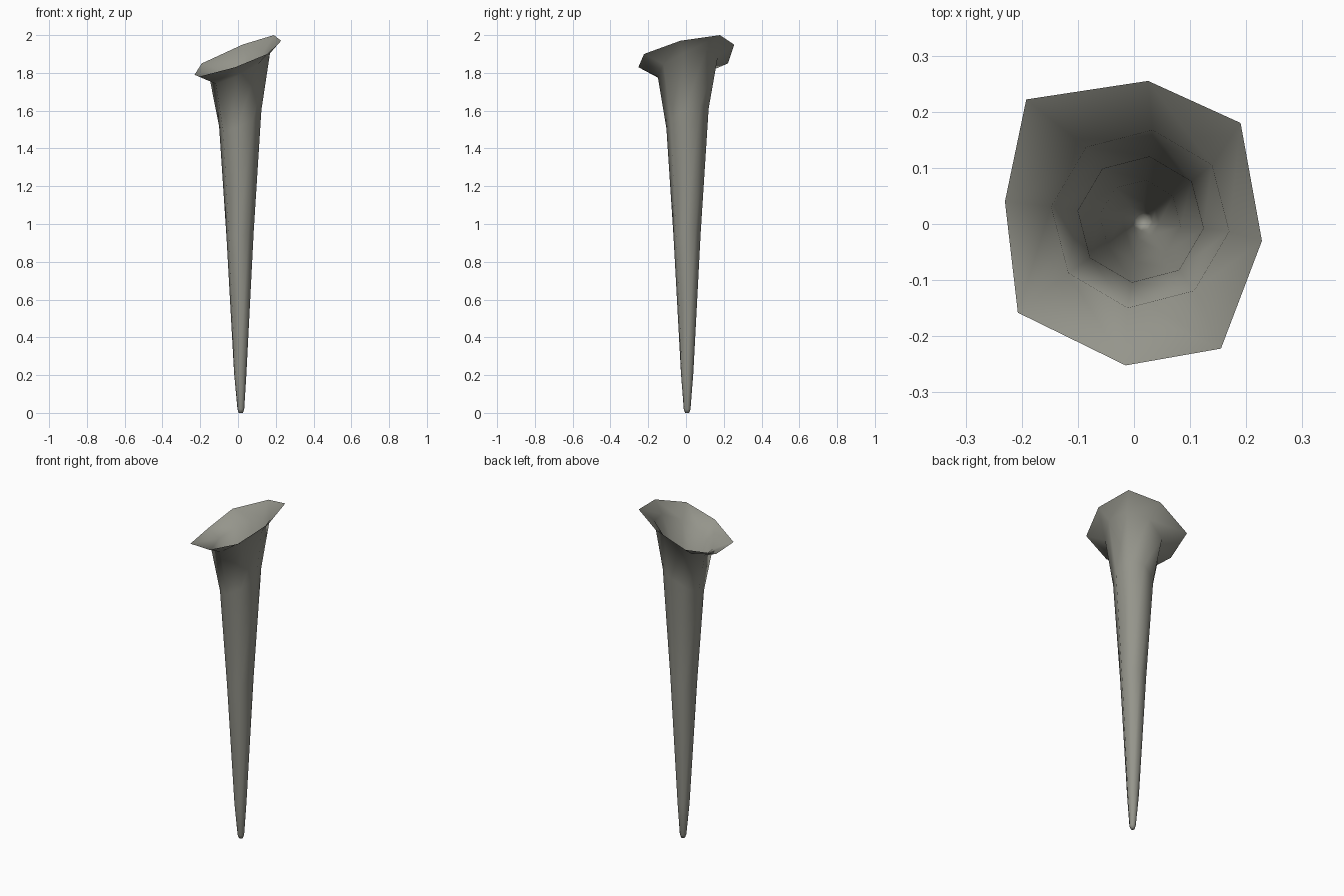
import bpy
import bmesh
from math import cos, sin, radians

cube = bpy.data.objects.get("Cube")
if cube:
    bpy.data.objects.remove(cube, do_unlink=True)

SIDES = 8
START = radians(-8)

stone = bpy.data.materials.new("warm grey")
stone.use_nodes = True
colour = (0.30, 0.30, 0.26, 1)
stone.diffuse_color = colour
stone.node_tree.nodes["Principled BSDF"].inputs["Base Color"].default_value = colour


def tilted_ring(cx, cy, cz, radius, slope_x=0, slope_y=0):
    """Octagon whose plane leans along x and y."""
    points = []
    for i in range(SIDES):
        a = START + radians(360) * i / SIDES
        dx, dy = radius * cos(a), radius * sin(a)
        points.append((cx + dx, cy + dy, cz + slope_x * dx + slope_y * dy))
    return points


# Tapering tube, from the blunt tip up to the throat
rings = [
    tilted_ring(0.015, 0.006, 0.0, 0.011),
    tilted_ring(0.015, 0.006, 0.02, 0.018),
    tilted_ring(0.012, 0.006, 0.21, 0.033),
    tilted_ring(0.011, 0.006, 0.95, 0.073, 0.2, 0.15),
    tilted_ring(0.012, 0.008, 1.56, 0.113, 0.45, 0.4),
    tilted_ring(0.011, 0.009, 1.83, 0.160, 0.5, 0.25),
]
# Uneven flared lip
rings.append([
    (0.228, -0.03, 1.97), (0.19, 0.18, 2.0), (0.025, 0.255, 1.95),
    (-0.192, 0.222, 1.85), (-0.23, 0.04, 1.79), (-0.207, -0.158, 1.78),
    (-0.015, -0.252, 1.83), (0.155, -0.222, 1.90),
])

# Skin the rings into an open horn with a closed tip
bm = bmesh.new()
loops = [[bm.verts.new(p) for p in ring] for ring in rings]
for low, high in zip(loops, loops[1:]):
    for i in range(SIDES):
        j = (i + 1) % SIDES
        bm.faces.new((low[i], low[j], high[j], high[i]))
bm.faces.new(reversed(loops[0]))
for face in bm.faces:
    face.smooth = True

mesh = bpy.data.meshes.new("flared_horn")
bm.to_mesh(mesh)
bm.free()
mesh.materials.append(stone)
horn = bpy.data.objects.new("flared_horn", mesh)
bpy.context.collection.objects.link(horn)
